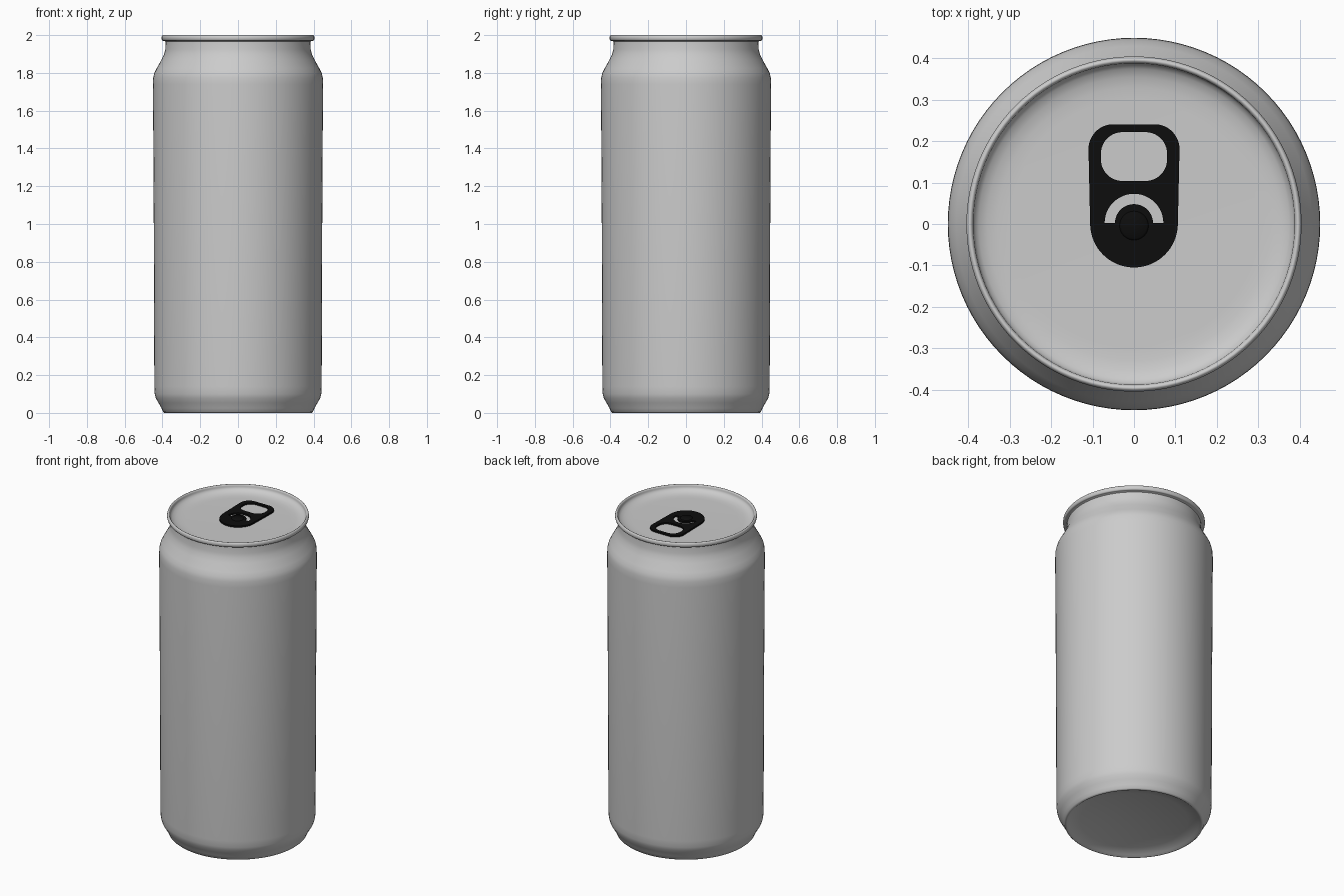
import bpy, bmesh, math
from math import sin, cos, pi

cube = bpy.data.objects.get("Cube")
if cube:
    bpy.data.objects.remove(cube)


def material(name, rgb, rough):
    m = bpy.data.materials.new(name)
    m.use_nodes = True
    m.diffuse_color = (*rgb, 1)
    bsdf = m.node_tree.nodes["Principled BSDF"]
    bsdf.inputs["Base Color"].default_value = (*rgb, 1)
    bsdf.inputs["Roughness"].default_value = rough
    return m


silver = material("silver grey", (0.6, 0.6, 0.6), 0.5)
black = material("black", (0.004, 0.004, 0.004), 0.5)


def smooth(obj, angle):
    bpy.ops.object.select_all(action="DESELECT")
    obj.select_set(True)
    bpy.context.view_layer.objects.active = obj
    bpy.ops.object.shade_smooth_by_angle(angle=math.radians(angle))


def lathe(name, profile, mat, centre=(0, 0), segments=96):
    """Revolve (radius, height) points; a zero radius becomes one pole vertex."""
    bm = bmesh.new()
    rings = []
    for r, z in profile:
        n = segments if r > 0 else 1
        rings.append([bm.verts.new((centre[0] + r * cos(2 * pi * i / n),
                                    centre[1] + r * sin(2 * pi * i / n), z)) for i in range(n)])
    for a, b in zip(rings, rings[1:]):
        for i in range(segments):
            j = (i + 1) % segments
            quad = [a[i % len(a)], a[j % len(a)], b[j % len(b)], b[i % len(b)]]
            bm.faces.new(list(dict.fromkeys(quad)))
    bmesh.ops.recalc_face_normals(bm, faces=bm.faces)
    mesh = bpy.data.meshes.new(name)
    bm.to_mesh(mesh)
    bm.free()
    mesh.materials.append(mat)
    obj = bpy.data.objects.new(name, mesh)
    bpy.context.collection.objects.link(obj)
    smooth(obj, 50)
    return obj


# Can: domed base, wall, shoulder, neck, rolled rim and sunken lid in one profile
dome = [(0.37 * t / 6, 0.05 - 0.04 * (t / 6) ** 2) for t in range(7)]
wall = [(0.382, 0.001), (0.39, 0.0), (0.397, 0.006), (0.405, 0.025), (0.421, 0.053),
        (0.435, 0.078), (0.441, 0.1), (0.443, 0.14), (0.446, 1.0), (0.45, 1.74),
        (0.449, 1.775), (0.443, 1.8), (0.43, 1.825), (0.404, 1.872), (0.391, 1.9),
        (0.385, 1.925), (0.383, 1.965)]
rim = [(0.3965 + 0.0085 * cos(a), 1.985 + 0.015 * sin(a))
       for a in [pi * (t / 8 - 0.6) for t in range(14)]]
lid = [(0.384, 1.976), (0.375, 1.968), (0.355, 1.96), (0.33, 1.956), (0.3, 1.955), (0, 1.955)]
lathe("can_body", dome + wall + rim + lid, silver)


# Pull tab: flat outline with a finger hole and a crescent slot
def arc(cx, cy, r, start, end, steps=12):
    return [(cx + r * cos(math.radians(start + (end - start) * t / steps)),
             cy + r * sin(math.radians(start + (end - start) * t / steps)))
            for t in range(steps + 1)]


def rounded_box(half, low, high, r):
    x = half - r
    return (arc(x, high - r, r, 0, 90) + arc(-x, high - r, r, 90, 180)
            + arc(-x, low + r, r, 180, 270) + arc(x, low + r, r, 270, 360))


outline = (arc(0.05, 0.181, 0.06, 0, 90) + arc(-0.05, 0.181, 0.06, 90, 180)
           + arc(0, 0.001, 0.106, 180, 360, 32))
finger_hole = rounded_box(0.08, 0.104, 0.222, 0.052)
crescent = arc(0, 0.002, 0.071, 0, 180, 24) + arc(0, 0.002, 0.046, 180, 0, 24)

curve = bpy.data.curves.new("pull_tab", "CURVE")
curve.dimensions = "2D"
curve.fill_mode = "BOTH"
curve.extrude = 0.005
for loop in (outline, finger_hole, crescent):
    spline = curve.splines.new("POLY")
    spline.points.add(len(loop) - 1)
    for point, (x, y) in zip(spline.points, loop):
        point.co = (x, y, 0, 1)
    spline.use_cyclic_u = True
curve.materials.append(black)
tab = bpy.data.objects.new("pull_tab", curve)
tab.location.z = 1.964
bpy.context.collection.objects.link(tab)
bpy.ops.object.select_all(action="DESELECT")
tab.select_set(True)
bpy.context.view_layer.objects.active = tab
bpy.ops.object.convert(target="MESH")
smooth(bpy.context.view_layer.objects.active, 30)

# Rivet holding the tab to the lid
lathe("rivet", [(0.035, 1.953), (0.035, 1.97), (0.031, 1.974), (0, 1.975)], black,
      centre=(0, -0.004), segments=32)
